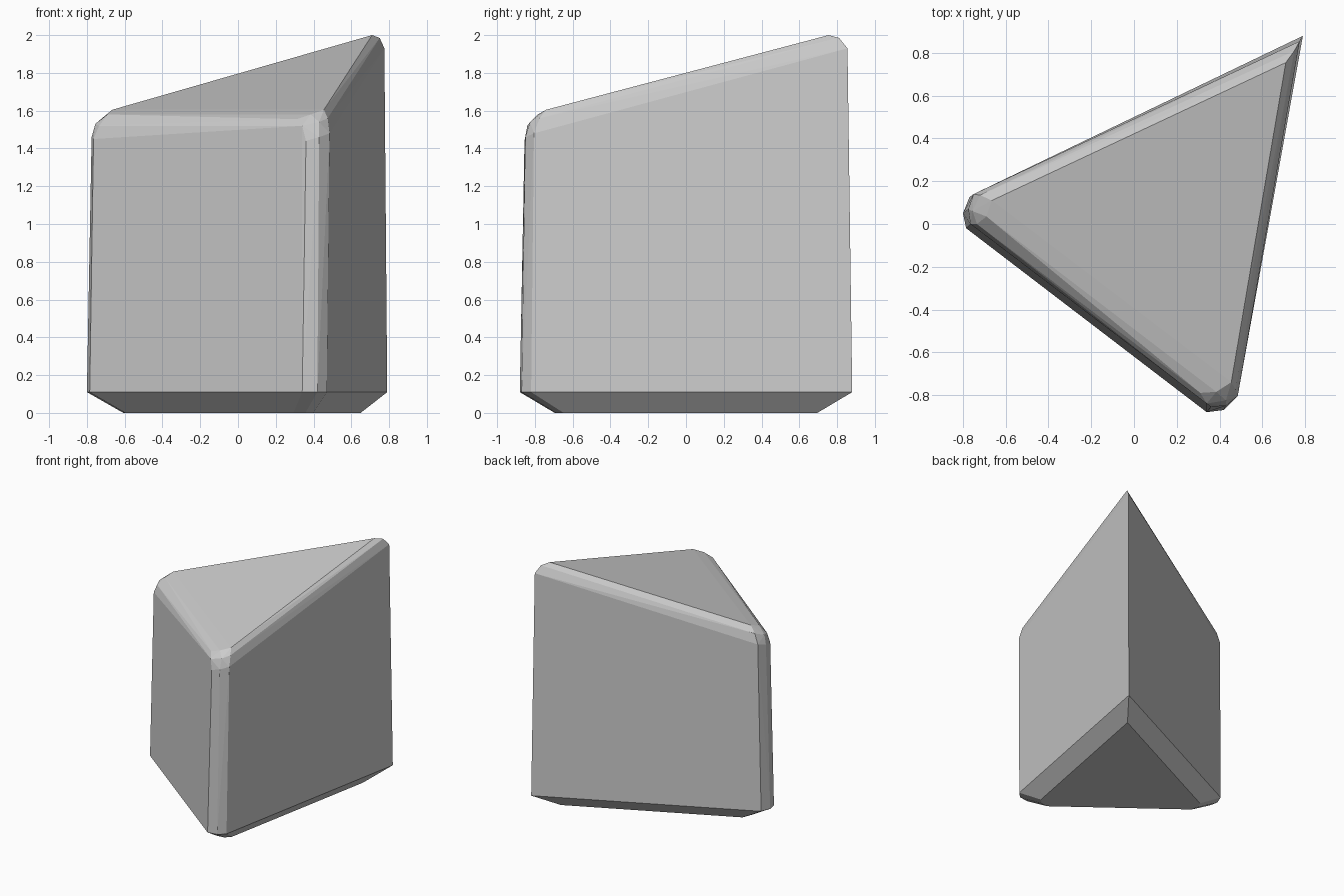
import bpy
import bmesh
from math import radians
from mathutils import Vector

# Remove the default cube if it is there
default_cube = bpy.data.objects.get("Cube")
if default_cube:
    bpy.data.objects.remove(default_cube, do_unlink=True)


def flat_material(name, grey):
    """One plain grey material, the same in viewport and render."""
    material = bpy.data.materials.new(name)
    material.use_nodes = True
    colour = (grey, grey, grey, 1.0)
    material.diffuse_color = colour
    shader = material.node_tree.nodes["Principled BSDF"]
    shader.inputs["Base Color"].default_value = colour
    shader.inputs["Roughness"].default_value = 0.9
    return material


def convex_block(name, points, material):
    """Wrap a flat-faced convex solid around the given points."""
    bm = bmesh.new()
    for point in points:
        bm.verts.new(point)
    hull = bmesh.ops.convex_hull(bm, input=bm.verts)
    loose = [v for v in bm.verts if not v.link_faces]
    bmesh.ops.delete(bm, geom=loose, context="VERTS")
    # Merge the nearly flat triangles into whole facets
    bmesh.ops.dissolve_limit(bm, angle_limit=radians(1.5),
                             verts=bm.verts, edges=bm.edges)
    bmesh.ops.recalc_face_normals(bm, faces=bm.faces)
    mesh = bpy.data.meshes.new(name)
    bm.to_mesh(mesh)
    bm.free()
    mesh.materials.append(material)
    block = bpy.data.objects.new(name, mesh)
    bpy.context.collection.objects.link(block)
    return block


# Widest outline, just above the ground: sharp back corner, two blunt corners
skirt_height = 0.11
skirt = [(.79, .88), (-.77, .125), (-.8, .05), (-.785, -.02),
         (.34, -.88), (.42, -.87), (.47, -.82)]

# Underside: the same outline drawn in towards a point near the middle
middle = Vector((.12, 0))
underside = [middle + (Vector(p) - middle) * .79 for p in skirt]

# Sharp back corner, rounded over at the peak
back_corner = [(.775, .855, 1.93), (.75, .81, 1.985), (.71, .755, 2)]

# Blunt corners: wall top, middle of the bevel, rim of the sloping top
right_corner = [(-.75, .14, 1.48), (-.775, .07, 1.46), (-.765, 0, 1.45),
                (-.72, .135, 1.56), (-.755, .06, 1.53), (-.735, 0, 1.52),
                (-.665, .11, 1.605), (-.69, .035, 1.58), (-.67, -.01, 1.555)]
front_corner = [(.36, -.855, 1.44), (.43, -.85, 1.46), (.485, -.805, 1.48),
                (.34, -.84, 1.52), (.43, -.825, 1.54), (.475, -.775, 1.56),
                (.455, -.74, 1.605), (.385, -.785, 1.58), (.31, -.79, 1.555)]

# Assemble the stone
points = [(x, y, 0) for x, y in underside]
points += [(x, y, skirt_height) for x, y in skirt]
points += back_corner + right_corner + front_corner
stone = flat_material("stone grey", 0.6)
convex_block("wedge_stone", points, stone)
